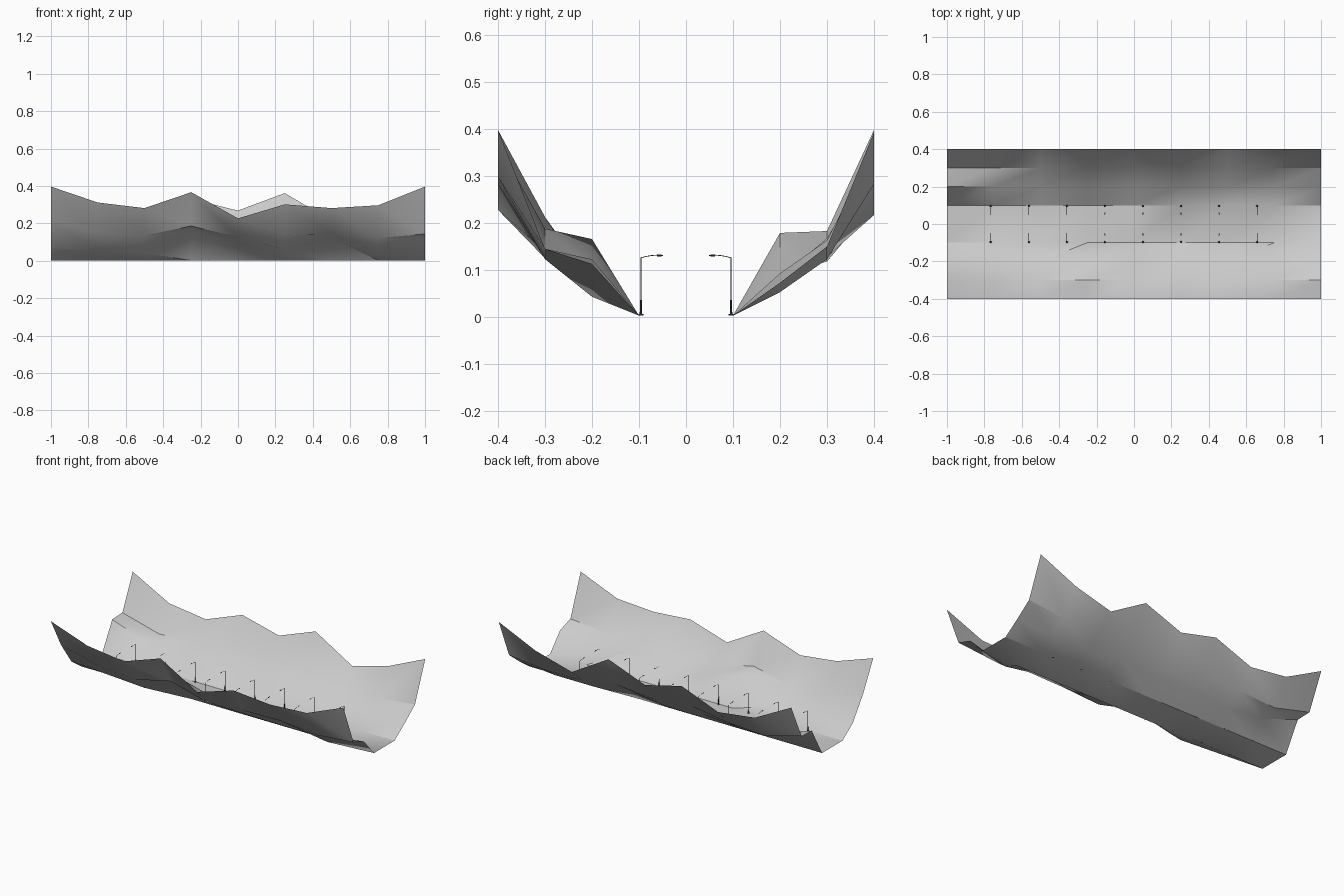
import bpy, bmesh, math
from mathutils import Vector

cube = bpy.data.objects.get("Cube")
if cube:
    bpy.data.objects.remove(cube, do_unlink=True)


def material(name, rgb):
    m = bpy.data.materials.new(name)
    m.use_nodes = True
    m.diffuse_color = (*rgb, 1)
    m.node_tree.nodes["Principled BSDF"].inputs["Base Color"].default_value = (*rgb, 1)
    return m


ground_grey = material("ground grey", (0.6, 0.6, 0.6))
lamp_dark = material("lamp dark grey", (0.05, 0.05, 0.05))


def finish(name, bm, mat, angle):
    mesh = bpy.data.meshes.new(name)
    bm.to_mesh(mesh)
    bm.free()
    mesh.materials.append(mat)
    obj = bpy.data.objects.new(name, mesh)
    bpy.context.collection.objects.link(obj)
    bpy.ops.object.select_all(action="DESELECT")
    obj.select_set(True)
    bpy.context.view_layer.objects.active = obj
    bpy.ops.object.shade_smooth_by_angle(angle=math.radians(angle))
    return obj


# Valley: rows of heights from the front rim to the back rim, flat floor between
flat = [0] * 9
rows = [
    [.395, .31, .28, .365, .225, .30, .28, .295, .395],
    [.21, .15, .13, .185, .122, .137, .142, .12, .142],
    [.07, .055, .04, .163, .10, .06, .12, .04, .11],
    flat,
    flat,
    [.176, .09, .06, .08, .06, .09, .05, .05, .07],
    [.18, .115, .13, .165, .14, .16, .125, .12, .147],
    [.395, .266, .234, .328, .267, .36, .214, .28, .39],
]
row_y = [-.4, -.3, -.2, -.1, .1, .2, .3, .4]
bm = bmesh.new()
grid = [[bm.verts.new((-1 + i * .25, y, z + .002)) for i, z in enumerate(row)]
        for y, row in zip(row_y, rows)]
for a, b in zip(grid, grid[1:]):
    for i in range(8):
        bm.faces.new((a[i], a[i + 1], b[i + 1]))
        bm.faces.new((a[i], b[i + 1], b[i]))
finish("valley_ground", bm, ground_grey, 30)


# Street lamps: base plate, thick lower shaft, thin pole, curved arm, lamp head
def tube(bm, start, end, r1, r2, sides=8):
    start, end = Vector(start), Vector(end)
    axis = end - start
    spin = axis.to_track_quat("Z", "Y").to_matrix().to_4x4()
    spin.translation = (start + end) / 2
    bmesh.ops.create_cone(bm, cap_ends=True, segments=sides, radius1=r1,
                          radius2=r2, depth=axis.length, matrix=spin)


def street_lamp(name, x, side):
    bm = bmesh.new()

    def at(y, z):
        return (x, side * y, z)

    tube(bm, at(.096, .002), at(.096, .006), .006, .005)
    tube(bm, at(.096, .005), at(.096, .035), .0025, .002)
    tube(bm, at(.096, .035), at(.096, .126), .0012, .001)
    arm = [(.096, .125), (.085, .128), (.072, .130), (.06, .131)]
    for p, q in zip(arm, arm[1:]):
        tube(bm, at(*p), at(*q), .0008, .0008, 6)
    tube(bm, at(.062, .130), at(.049, .130), .0022, .0014)
    finish(name, bm, lamp_dark, 30)


for i in range(8):
    for side, label in ((-1, "front"), (1, "back")):
        street_lamp(f"{label}_street_lamp_{i + 1}", -.766 + i * .2035, side)
